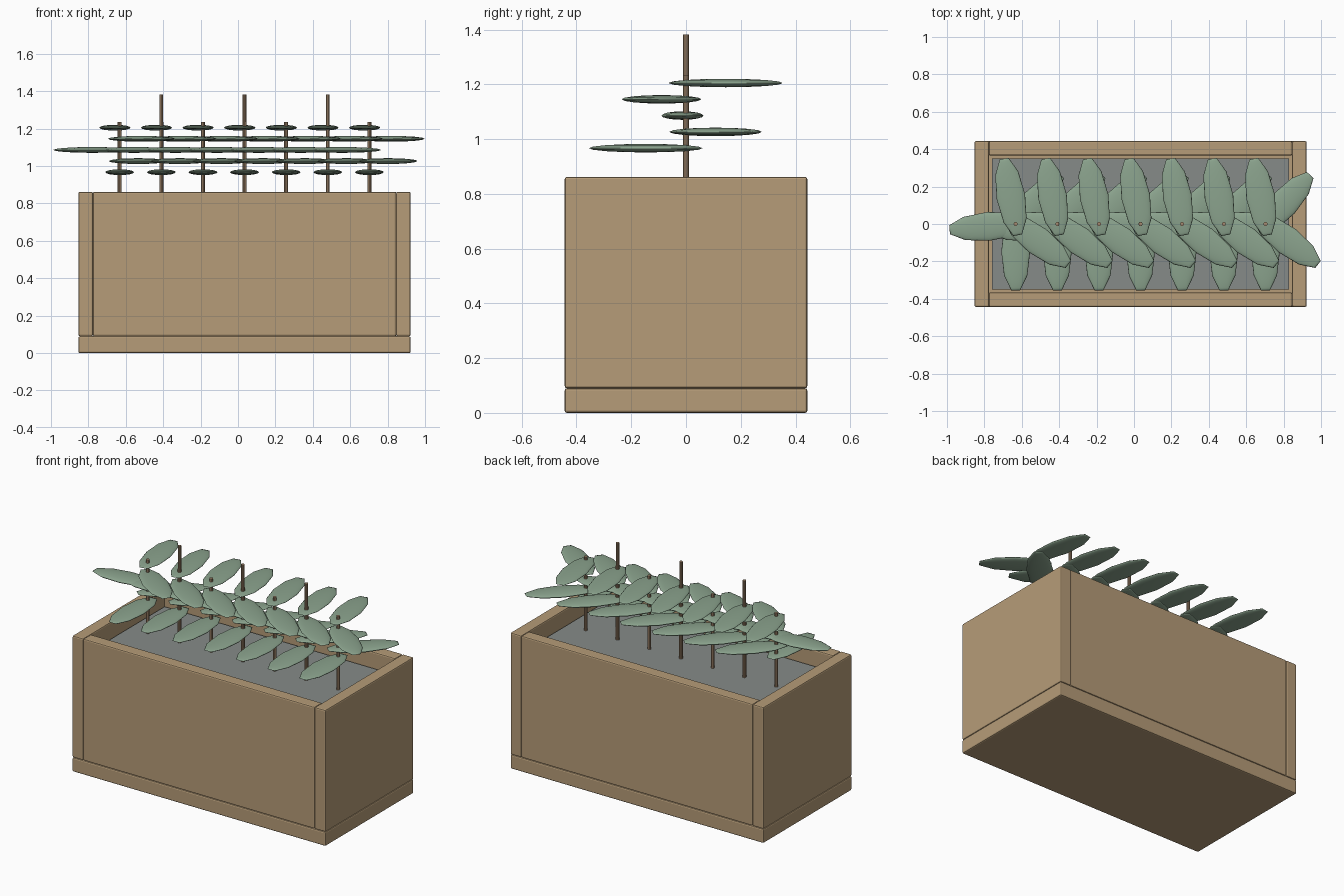
import bpy
from math import radians, cos, sin

cube = bpy.data.objects.get("Cube")
if cube:
    bpy.data.objects.remove(cube, do_unlink=True)


def make_material(name, rgb):
    mat = bpy.data.materials.new(name)
    mat.use_nodes = True
    mat.diffuse_color = (*rgb, 1)
    bsdf = next(n for n in mat.node_tree.nodes if n.type == "BSDF_PRINCIPLED")
    bsdf.inputs["Base Color"].default_value = (*rgb, 1)
    return mat


WOOD = make_material("light wood", (0.468, 0.333, 0.188))
STALK = make_material("stalk brown", (0.39, 0.26, 0.16))
SOIL = make_material("grey soil", (0.24, 0.26, 0.25))
LEAF = make_material("sage green", (0.26, 0.37, 0.27))


def finish(name, mat):
    obj = bpy.context.object
    obj.name = name
    obj.data.materials.append(mat)
    return obj


def box(name, mat, x0, x1, y0, y1, z0, z1, bevel=0):
    bpy.ops.mesh.primitive_cube_add(
        size=1, location=((x0 + x1) / 2, (y0 + y1) / 2, (z0 + z1) / 2))
    obj = finish(name, mat)
    obj.scale = (x1 - x0, y1 - y0, z1 - z0)
    bpy.ops.object.transform_apply(location=False, rotation=False, scale=True)
    if bevel:
        mod = obj.modifiers.new("soft edges", "BEVEL")
        mod.width = bevel
        mod.segments = 2
    return obj


# Planter box: base, two end boards, two long boards
CX, HX, HY = 0.035, 0.888, 0.443
BOARD, BASE, TOP, EDGE = 0.077, 0.09, 0.862, 0.008
left, right = CX - HX, CX + HX
box("base_board", WOOD, left, right, -HY, HY, 0, BASE, EDGE)
box("right_end_board", WOOD, left, left + BOARD, -HY, HY, BASE, TOP, EDGE)
box("left_end_board", WOOD, right - BOARD, right, -HY, HY, BASE, TOP, EDGE)
for name, y0 in (("front_board", -HY), ("back_board", HY - BOARD)):
    box(name, WOOD, left + BOARD, right - BOARD, y0, y0 + BOARD, BASE, TOP, EDGE)

# Soil block with a narrow gap to the boards
SOIL_TOP = 0.768
gap = BOARD + 0.017
box("soil", SOIL, left + gap, right - gap, -HY + gap, HY - gap, BASE, SOIL_TOP)


def stalk(name, x, z0, z1, radius):
    bpy.ops.mesh.primitive_cylinder_add(
        vertices=10, radius=radius, depth=z1 - z0, location=(x, 0, (z0 + z1) / 2))
    finish(name, STALK)
    bpy.ops.object.shade_smooth_by_angle()


def leaf(name, x, z, angle):
    reach = 0.147
    bpy.ops.mesh.primitive_uv_sphere_add(
        segments=10, ring_count=8, radius=1,
        location=(x + reach * cos(angle), reach * sin(angle), z),
        rotation=(0, 0, angle))
    obj = finish(name, LEAF)
    obj.scale = (0.2185, 0.077, 0.0155)
    bpy.ops.object.shade_smooth()


# Row of plants; leaves spiral up each stalk by the golden angle
for i in range(7):
    x = CX + (i - 3) * 0.2225
    stalk(f"stalk_{i + 1}", x, SOIL_TOP - 0.02, 1.235, 0.011)
    if i % 2:
        stalk(f"support_stick_{i + 1}", x, 1.2, 1.382, 0.0105)
    for k in range(5):
        leaf(f"leaf_{i + 1}_{k + 1}", x, 0.967 + k * 0.0595,
             radians(270 + 137.5 * k))
